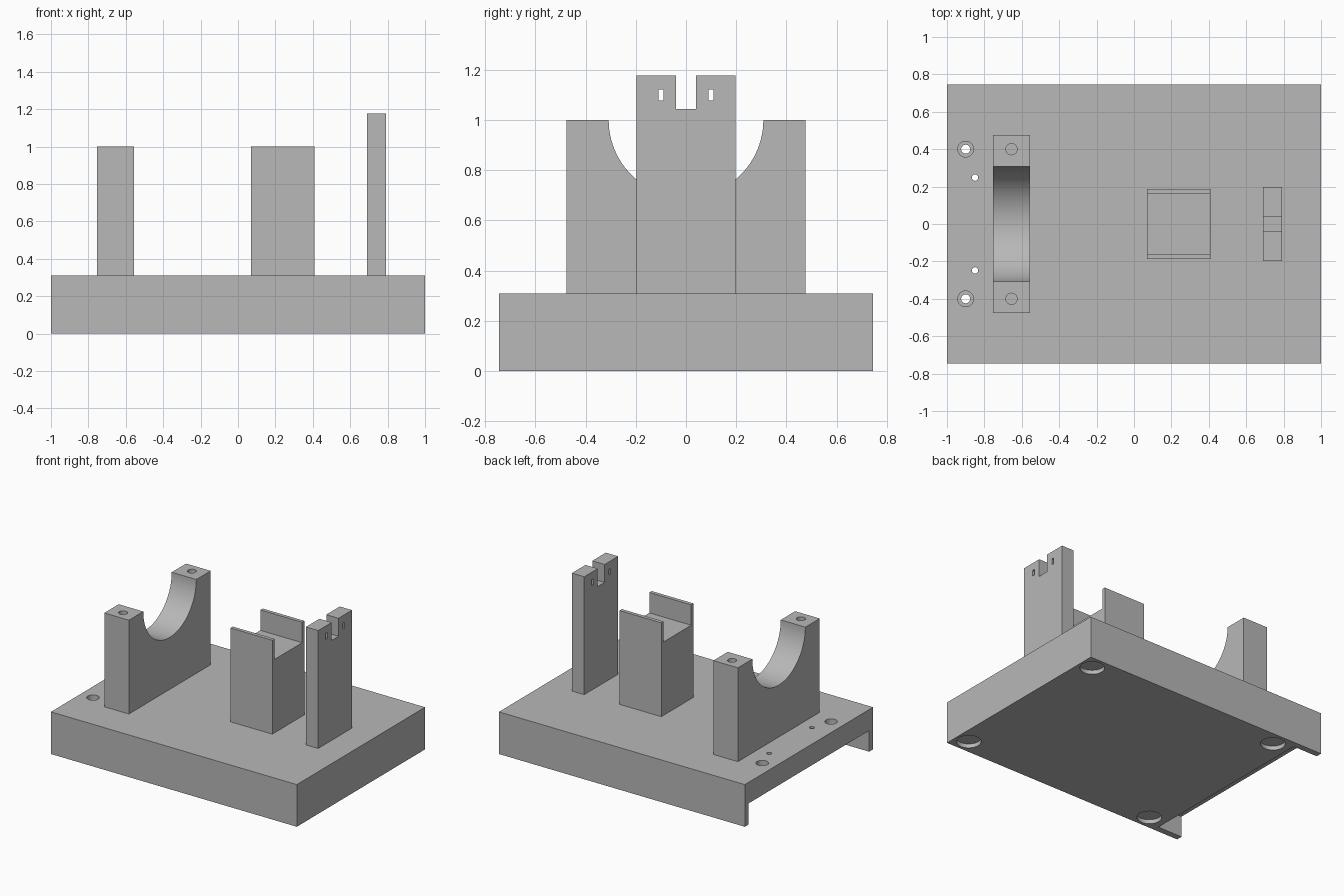
import bpy, bmesh, math
from mathutils import Matrix, Vector

cube = bpy.data.objects.get("Cube")
if cube:
    bpy.data.objects.remove(cube, do_unlink=True)

grey = bpy.data.materials.new("plain grey")
grey.use_nodes = True
colour = (0.48, 0.48, 0.48, 1)
grey.diffuse_color = colour
grey.node_tree.nodes["Principled BSDF"].inputs["Base Color"].default_value = colour


def make(name, bm):
    bmesh.ops.recalc_face_normals(bm, faces=bm.faces)
    mesh = bpy.data.meshes.new(name)
    bm.to_mesh(mesh)
    bm.free()
    mesh.materials.append(grey)
    obj = bpy.data.objects.new(name, mesh)
    bpy.context.collection.objects.link(obj)
    return obj


def extrude_x(name, outline, x0, x1):
    """Extrude a (y, z) outline from x0 to x1."""
    bm = bmesh.new()
    face = bm.faces.new([bm.verts.new((x0, y, z)) for y, z in outline])
    ext = bmesh.ops.extrude_face_region(bm, geom=[face])["geom"]
    verts = [g for g in ext if isinstance(g, bmesh.types.BMVert)]
    bmesh.ops.translate(bm, verts=verts, vec=Vector((x1 - x0, 0, 0)))
    return make(name, bm)


def box(name, x0, x1, y0, y1, z0, z1):
    return extrude_x(name, [(y0, z0), (y1, z0), (y1, z1), (y0, z1)], x0, x1)


def cylinder(name, x, y, radius, z0, z1):
    bm = bmesh.new()
    bmesh.ops.create_cone(bm, cap_ends=True, segments=40, radius1=radius, radius2=radius,
                          depth=z1 - z0, matrix=Matrix.Translation((x, y, (z0 + z1) / 2)))
    return make(name, bm)


def activate(obj):
    bpy.ops.object.select_all(action="DESELECT")
    obj.select_set(True)
    bpy.context.view_layer.objects.active = obj


def cut(obj, cutter):
    """Subtract the cutter and discard it."""
    cutter.hide_render = True
    mod = obj.modifiers.new("cut", "BOOLEAN")
    mod.operation = "DIFFERENCE"
    mod.solver = "EXACT"
    mod.object = cutter
    activate(obj)
    bpy.ops.object.modifier_apply(modifier=mod.name)
    bpy.data.objects.remove(cutter, do_unlink=True)


TOP = 0.31

# Base plate, hollowed from below at one end to leave a thin flange
base = box("base_plate", -1, 1, -0.745, 0.745, 0, TOP)
cut(base, box("flange_cutter", -1.1, -0.8, -0.7, 0.7, -0.1, 0.155))
for side in (-1, 1):
    # Counterbored bolt hole and small pin hole through the flange
    cut(base, cylinder("bolt_cutter", -0.9, side * 0.4, 0.024, 0.1, 0.4))
    cut(base, cylinder("counterbore_cutter", -0.9, side * 0.4, 0.042, 0.23, 0.4))
    cut(base, cylinder("pin_cutter", -0.85, side * 0.248, 0.017, 0.1, 0.4))
    # Shallow round foot pockets underneath
    for x in (-0.67, 0.9):
        cut(base, cylinder("foot_cutter", x, side * 0.64, 0.083, -0.1, 0.03))

# Saddle support with a half-round cradle
arc = [(0.308 * math.cos(a), 1 - 0.308 * math.sin(a))
       for a in (math.pi * i / 48 for i in range(49))]
saddle = extrude_x("saddle_support",
                   [(-0.475, TOP), (0.475, TOP), (0.475, 1)] + arc + [(-0.475, 1)],
                   -0.755, -0.555)
for side in (-1, 1):
    cut(saddle, cylinder("screw_cutter", -0.655, side * 0.4, 0.03, 0.8, 1.1))


# Slotted blocks share a U-shaped outline
def slotted(name, x0, x1, half, slot, floor, top):
    right = [(half, TOP), (half, top), (slot, top), (slot, floor)]
    left = [(-y, z) for y, z in reversed(right)]
    return extrude_x(name, right + left, x0, x1)


channel = slotted("channel_block", 0.07, 0.41, 0.187, 0.16, 0.85, 1)
post = slotted("notched_post", 0.69, 0.79, 0.197, 0.04, 1.045, 1.177)

# Small rectangular slots through the post
for y in (-0.1, 0.1):
    cut(post, box("slot_cutter", 0.6, 0.9, y - 0.01, y + 0.01, 1.078, 1.122))

for obj in (base, saddle):
    activate(obj)
    bpy.ops.object.shade_smooth_by_angle(angle=math.radians(30))
